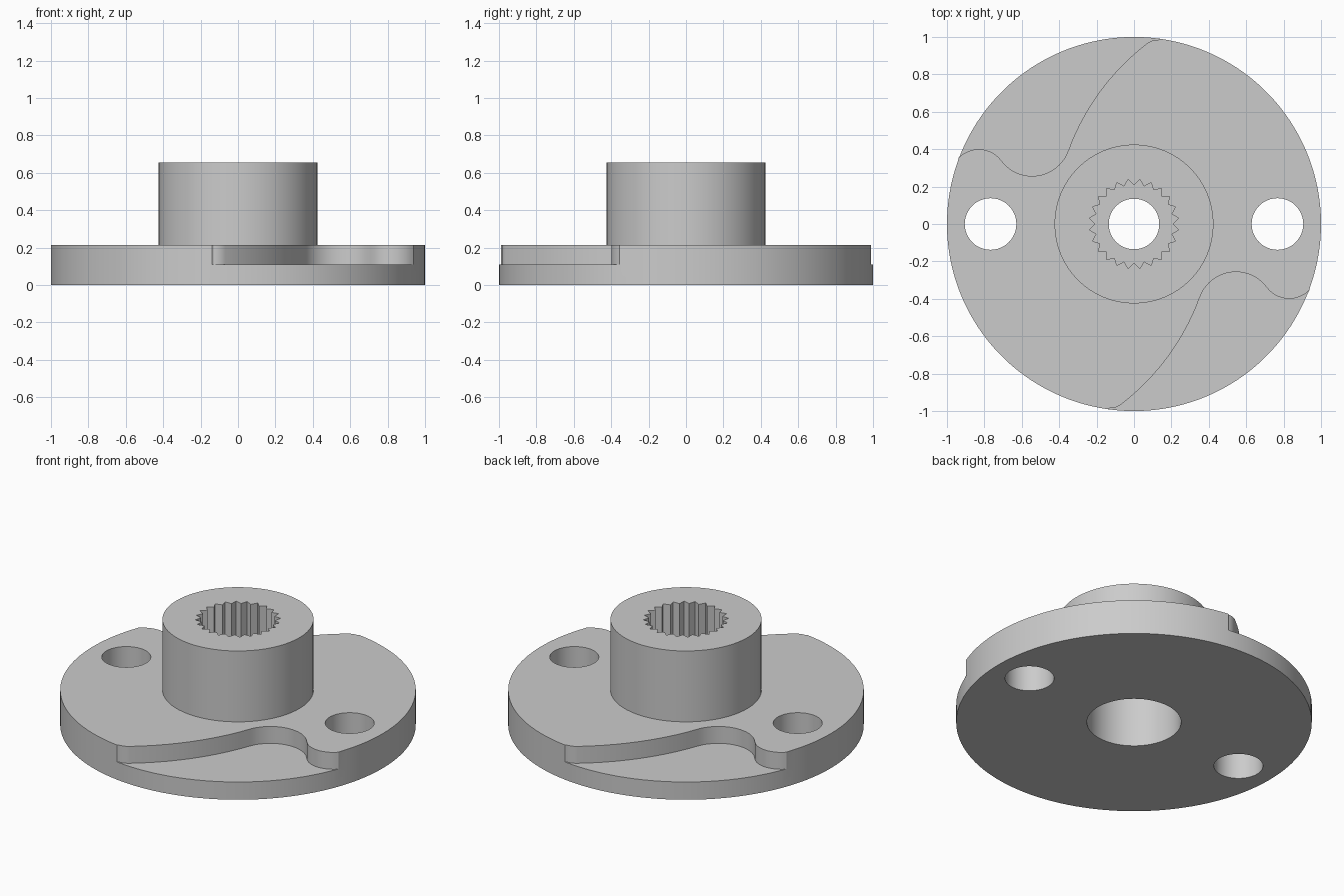
import bpy, bmesh
from math import cos, sin, radians, atan2, tau
from mathutils import Vector

cube = bpy.data.objects.get("Cube")
if cube:
    bpy.data.objects.remove(cube, do_unlink=True)

STEP, PLATE, TOP = 0.11, 0.215, 0.655    # ledge, flange and hub heights
POCKET, SOCKET = 0.32, 0.36              # lower pocket ceiling, splined socket floor

grey = bpy.data.materials.new("plain grey")
grey.use_nodes = True
grey.diffuse_color = (0.6, 0.6, 0.6, 1)
grey.node_tree.nodes["Principled BSDF"].inputs["Base Color"].default_value = (0.6, 0.6, 0.6, 1)


def arc(a, b, n, r=1.0):
    return [Vector((r * cos(a + (b - a) * i / n), r * sin(a + (b - a) * i / n))) for i in range(n + 1)]


def circle(r, x=0.0, n=64):
    return [p + Vector((x, 0)) for p in arc(0, tau, n, r)[:-1]]


def turned(points):
    """Half turn about the axis."""
    return [-p for p in points]


def walk(start, heading, bends):
    """Path of tangent arcs, each given as (radius, turn in degrees)."""
    pos, h, path = Vector(start), radians(heading), [Vector(start)]
    for radius, turn in bends:
        n = max(10, int(abs(turn) / 6))
        step = radians(turn) / n
        for _ in range(n):
            mid = h + step / 2
            pos = pos + Vector((cos(mid), sin(mid))) * 2 * radius * sin(abs(step) / 2)
            h += step
            path.append(pos.copy())
    return path


def cap(bm, loops, z, up):
    """Flat face bounded by the first loop, with the other loops as holes."""
    edges = []
    for loop in loops:
        vs = [bm.verts.new((p.x, p.y, z)) for p in loop]
        edges += [bm.edges.new((v, vs[i - 1])) for i, v in enumerate(vs)]
    made = bmesh.ops.triangle_fill(bm, edges=edges, use_beauty=True, normal=(0, 0, 1))
    for f in made["geom"]:
        if isinstance(f, bmesh.types.BMFace):
            f.normal_update()
            if (f.normal.z > 0) != up:
                f.normal_flip()


def wall(bm, loop, z0, z1, inward=False):
    loop = loop[::-1] if inward else loop
    low = [bm.verts.new((p.x, p.y, z0)) for p in loop]
    high = [bm.verts.new((p.x, p.y, z1)) for p in loop]
    for i in range(len(loop)):
        bm.faces.new((low[i - 1], low[i], high[i], high[i - 1]))


def finish(bm, name):
    bmesh.ops.remove_doubles(bm, verts=bm.verts, dist=0.0002)
    mesh = bpy.data.meshes.new(name)
    bm.to_mesh(mesh)
    bm.free()
    mesh.materials.append(grey)
    obj = bpy.data.objects.new(name, mesh)
    bpy.context.collection.objects.link(obj)
    bpy.ops.object.select_all(action="DESELECT")
    obj.select_set(True)
    bpy.context.view_layer.objects.active = obj
    bpy.ops.object.shade_smooth_by_angle(angle=radians(30))


# Outlines: wavy recess edge, rim arcs and holes
edge = walk((-0.948, 0.342), 52, [(0.15, -105.4), (0.205, 123.4), (1.27, -32.5), (0.1, -42.5)])
edge[0].normalize()
edge[-1].normalize()
edge.reverse()
a0 = atan2(edge[0].y, edge[0].x)
a1 = atan2(edge[-1].y, edge[-1].x)
rim = arc(a1 - tau / 2, a0, 40)
recess_rim = arc(a0, a1, 30)
disc = rim[:-1] + recess_rim[:-1]
disc += turned(disc)
plate = rim[:-1] + edge[:-1]
plate += turned(plate)
crescent = recess_rim + edge[-2:0:-1]
hub_ring, pocket, bore = circle(0.425), circle(0.265), circle(0.135)
bolts = [circle(0.138, x, 48) for x in (-0.767, 0.767)]
teeth = 24
spline = [Vector((cos(tau * i / (2 * teeth)), sin(tau * i / (2 * teeth)))) * (0.24 if i % 2 else 0.208)
          for i in range(2 * teeth)]

# Flange with two recessed ledges and two bolt holes
bm = bmesh.new()
cap(bm, [disc, pocket] + bolts, 0, False)
wall(bm, disc, 0, STEP)
for c in (crescent, turned(crescent)):
    cap(bm, [c], STEP, True)
wall(bm, plate, STEP, PLATE)
cap(bm, [plate, hub_ring] + bolts, PLATE, True)
for b in bolts:
    wall(bm, b, 0, PLATE, inward=True)
finish(bm, "flange")

# Hub with splined socket, screw bore and lower pocket
bm = bmesh.new()
wall(bm, hub_ring, PLATE, TOP)
cap(bm, [hub_ring, spline], TOP, True)
wall(bm, spline, SOCKET, TOP, inward=True)
cap(bm, [spline, bore], SOCKET, True)
wall(bm, bore, POCKET, SOCKET, inward=True)
cap(bm, [pocket, bore], POCKET, False)
wall(bm, pocket, 0, POCKET, inward=True)
finish(bm, "hub")
